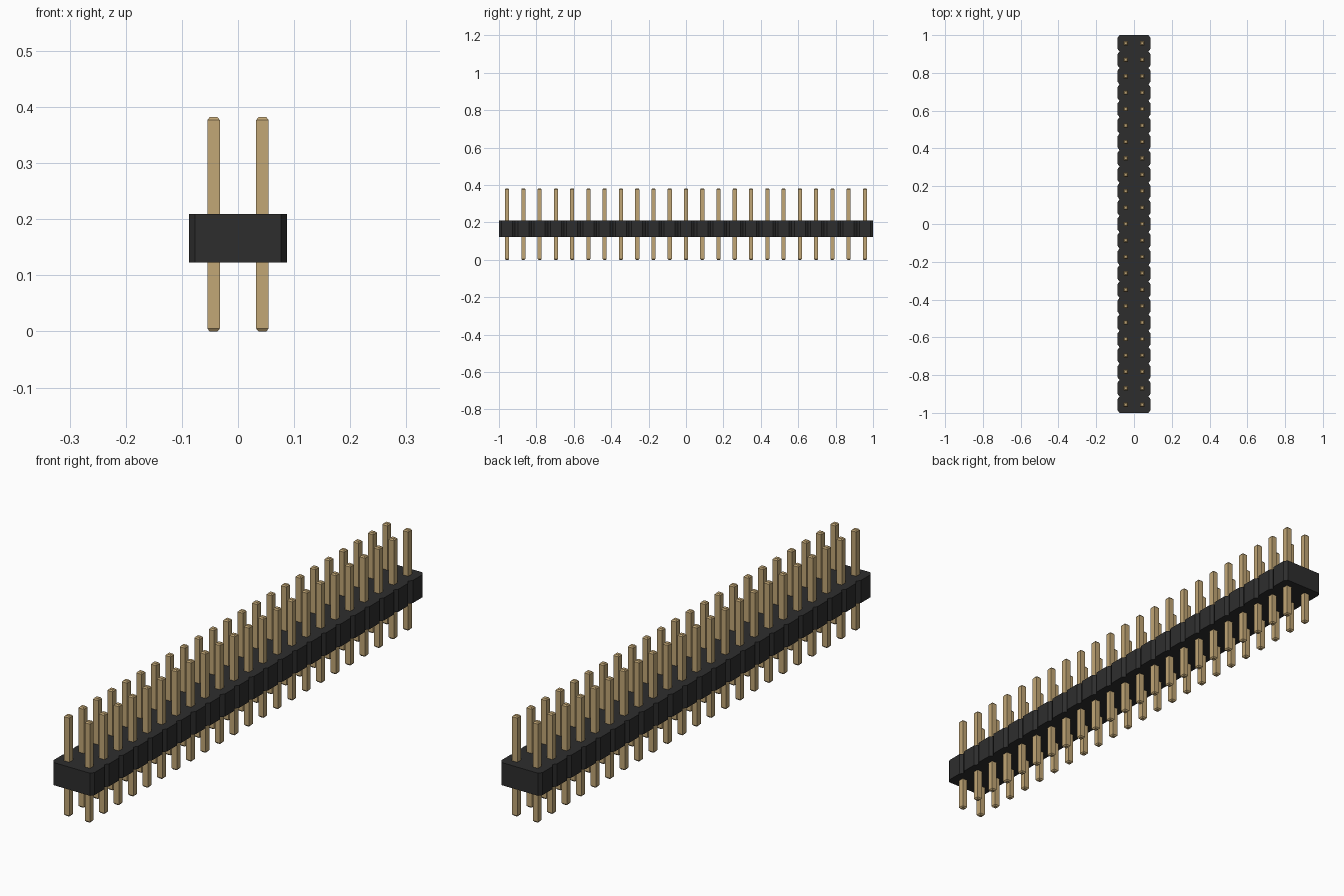
import bpy, bmesh

cube = bpy.data.objects.get("Cube")
if cube:
    bpy.data.objects.remove(cube, do_unlink=True)

COUNT = 23                      # pins per row
PITCH = 2 / COUNT
HALF_W = PITCH                  # half width of the housing
Z0, Z1 = 0.123, 0.209           # housing bottom and top
CUT_X, CUT_Y = 0.010, 0.014     # corner cut of each housing segment
PIN_R, TIP_R = 0.011, 0.007     # half widths of pin shaft and tip
PIN_H, TIP_H = 0.382, 0.005


def material(name, rgb):
    m = bpy.data.materials.new(name)
    m.use_nodes = True
    m.diffuse_color = (*rgb, 1)
    bsdf = next(n for n in m.node_tree.nodes if n.type == 'BSDF_PRINCIPLED')
    bsdf.inputs["Base Color"].default_value = (*rgb, 1)
    return m


def add_object(name, bm, mat):
    bmesh.ops.recalc_face_normals(bm, faces=bm.faces)
    me = bpy.data.meshes.new(name)
    bm.to_mesh(me)
    bm.free()
    me.materials.append(mat)
    ob = bpy.data.objects.new(name, me)
    bpy.context.collection.objects.link(ob)
    return ob


def loft(bm, rings):
    """Join equal-length vertex rings with side quads and cap both ends."""
    loops = [[bm.verts.new(p) for p in ring] for ring in rings]
    for a, b in zip(loops, loops[1:]):
        for i in range(len(a)):
            j = (i + 1) % len(a)
            bm.faces.new((a[i], a[j], b[j], b[i]))
    bm.faces.new(loops[0])
    bm.faces.new(loops[-1])


black = material("black plastic", (0.027, 0.027, 0.027))
gold = material("gold metal", (0.54, 0.385, 0.18))

# Housing: one notched outline, extruded upward
right_edge = []
for i in range(COUNT):
    y = -1 + i * PITCH
    right_edge += [(HALF_W - CUT_X, y), (HALF_W, y + CUT_Y),
                   (HALF_W, y + PITCH - CUT_Y)]
right_edge.append((HALF_W - CUT_X, 1))
outline = right_edge + [(-x, y) for x, y in reversed(right_edge)]
bm = bmesh.new()
loft(bm, [[(x, y, z) for x, y in outline] for z in (Z0, Z1)])
add_object("housing", bm, black)

# Pins: a square shaft with tapered tips, repeated along each row
SQUARE = ((-1, -1), (1, -1), (1, 1), (-1, 1))
PROFILE = ((TIP_R, 0), (PIN_R, TIP_H), (PIN_R, PIN_H - TIP_H), (TIP_R, PIN_H))
for name, side in (("left_pin_row", 1), ("right_pin_row", -1)):
    bm = bmesh.new()
    loft(bm, [[(x * r, y * r, z) for x, y in SQUARE] for r, z in PROFILE])
    row = add_object(name, bm, gold)
    row.location = (side * PITCH / 2, -1 + PITCH / 2, 0)
    array = row.modifiers.new("repeat", 'ARRAY')
    array.count = COUNT
    array.use_relative_offset = False
    array.use_constant_offset = True
    array.constant_offset_displace = (0, PITCH, 0)
